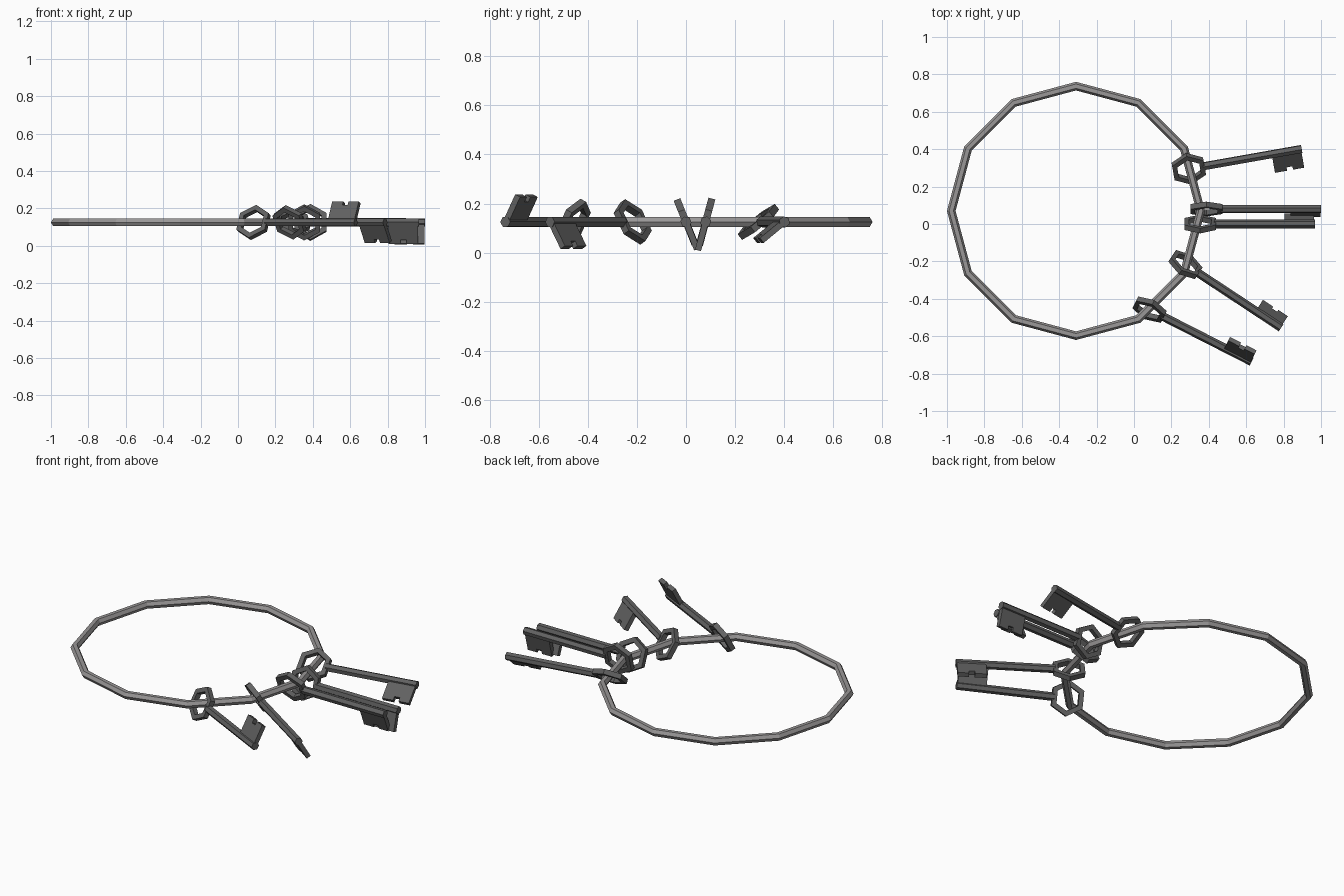
import bpy, bmesh, math
from mathutils import Matrix, Vector

if "Cube" in bpy.data.objects:
    bpy.data.objects.remove(bpy.data.objects["Cube"])


def material(name, rgb):
    m = bpy.data.materials.new(name)
    m.diffuse_color = (*rgb, 1)
    m.use_nodes = True
    m.node_tree.nodes["Principled BSDF"].inputs["Base Color"].default_value = m.diffuse_color
    return m


STEEL = material("light steel", (0.32, 0.31, 0.31))
IRON = material("dark iron", (0.12, 0.12, 0.12))
Z = 0.125  # height of the ring and all key shafts


def prism(bm, points, half):
    """Extrude a closed local XY outline to z = +-half."""
    low = [bm.verts.new((x, y, -half)) for x, y in points]
    high = [bm.verts.new((x, y, half)) for x, y in points]
    bm.faces.new(low[::-1])
    bm.faces.new(high)
    for i in range(len(points)):
        j = (i + 1) % len(points)
        bm.faces.new((low[i], low[j], high[j], high[i]))


def hex_bow(bm, outer, inner, half):
    """Hexagonal loop with a rectangular section, corners towards the bit."""
    loops = []
    for i in range(6):
        a = math.radians(90 + 60 * i)
        loops.append([bm.verts.new((r * math.cos(a), r * math.sin(a), z))
                      for r, z in ((outer, -half), (outer, half), (inner, half), (inner, -half))])
    for i in range(6):
        a, b = loops[i], loops[(i + 1) % 6]
        for k in range(4):
            n = (k + 1) % 4
            bm.faces.new((a[k], b[k], b[n], a[n]))


def make_key(name, x, y, heading, roll):
    """Key with its bow centred at (x, y), pointing along heading, bit turned by roll."""
    bm = bmesh.new()
    hex_bow(bm, 0.0985, 0.069, 0.0145)
    # hexagonal shaft
    start, end = 0.075, 0.613
    bmesh.ops.create_cone(
        bm, cap_ends=True, segments=6, radius1=0.023, radius2=0.023, depth=end - start,
        matrix=Matrix.Translation(((start + end) / 2, 0, 0)) @ Matrix.Rotation(math.pi / 2, 4, 'Y'))
    # notched bit
    prism(bm, [(0.45, 0), (0.609, 0), (0.609, 0.12), (0.548, 0.12), (0.548, 0.097),
               (0.516, 0.097), (0.516, 0.12), (0.45, 0.12)], 0.0125)
    bmesh.ops.recalc_face_normals(bm, faces=bm.faces)
    mesh = bpy.data.meshes.new(name)
    bm.to_mesh(mesh)
    bm.free()
    mesh.materials.append(IRON)
    ob = bpy.data.objects.new(name, mesh)
    ob.matrix_world = (Matrix.Translation(Vector((x, y, Z)))
                       @ Matrix.Rotation(math.radians(heading), 4, 'Z')
                       @ Matrix.Rotation(math.radians(roll), 4, 'X'))
    bpy.context.collection.objects.link(ob)


# large twelve-sided carrying ring
bpy.ops.mesh.primitive_torus_add(major_segments=12, minor_segments=6, major_radius=0.667,
                                 minor_radius=0.023, location=(-0.31, 0.07, Z))
ring = bpy.context.object
ring.name = "key_ring"
ring.data.materials.append(STEEL)

# five keys: bow x, bow y, heading, roll
for i, spec in enumerate([(0.293, 0.295, 10, 219), (0.387, 0.08, 0, 255), (0.354, 0.0, 0, 292),
                          (0.275, -0.217, -33.4, 300), (0.083, -0.458, -27, 63)]):
    make_key(f"key_{i + 1}", *spec)
